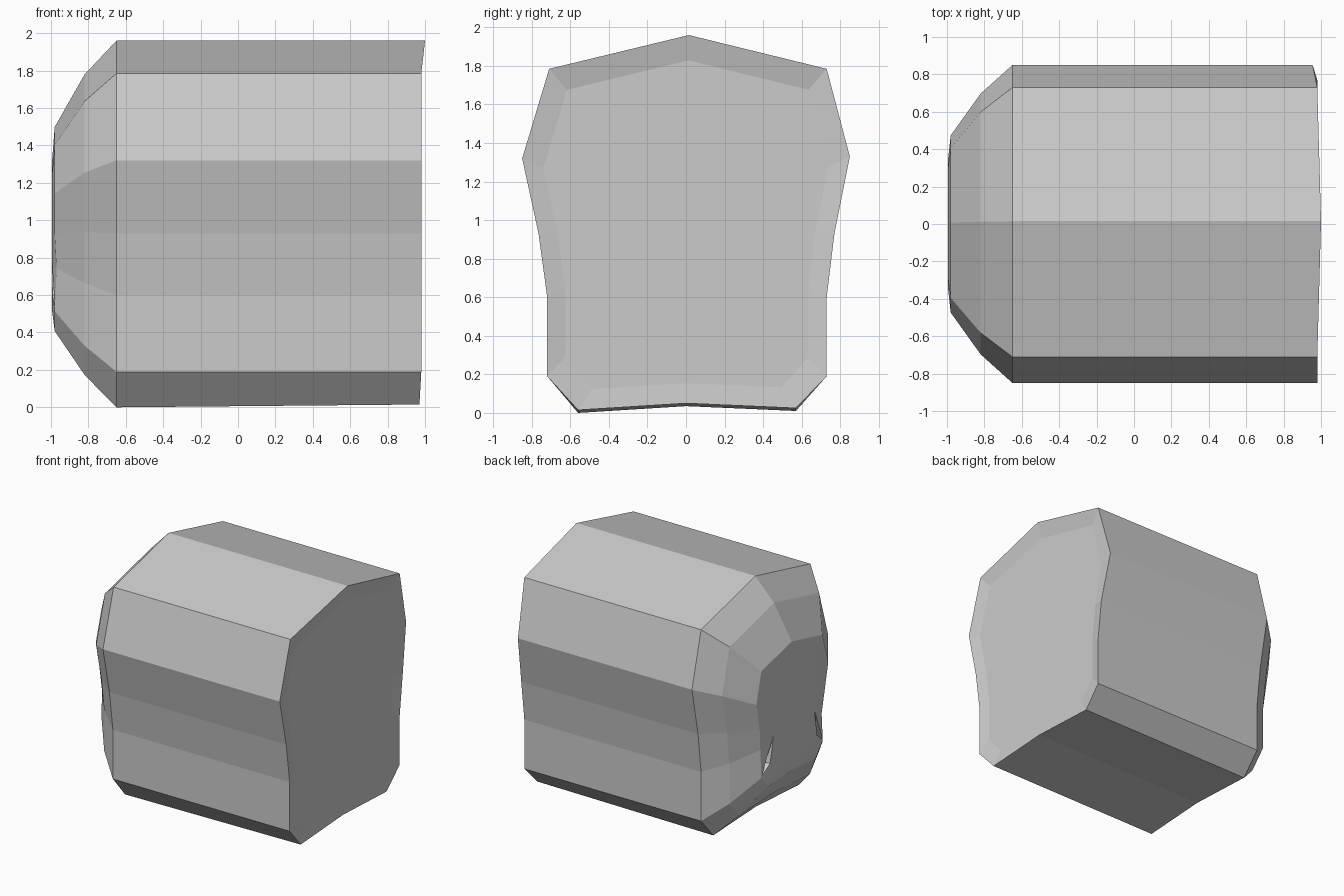
import bpy, bmesh

cube = bpy.data.objects.get("Cube")
if cube:
    bpy.data.objects.remove(cube, do_unlink=True)

grey = bpy.data.materials.new("plain grey")
grey.use_nodes = True
colour = (0.6, 0.6, 0.6, 1)
grey.diffuse_color = colour
grey.node_tree.nodes["Principled BSDF"].inputs["Base Color"].default_value = colour

# Cross-section (y, z), from the ridge around the back side and the underside
PROFILE = [(0.015, 1.96), (0.73, 1.785), (0.85, 1.33), (0.77, 0.93),
           (0.73, 0.6), (0.73, 0.19), (0.57, 0.01), (0, 0.035),
           (-0.56, 0), (-0.72, 0.19), (-0.72, 0.6), (-0.765, 0.93),
           (-0.85, 1.32), (-0.71, 1.785)]

# Stations along the body: x, scale, centre height
STATIONS = [(0.96, 0.87, 0.95), (0.98, 1, 0.95), (-0.65, 1, 0.95),
            (-0.82, 0.82, 0.96), (-0.98, 0.557, 0.92), (-0.995, 0.4, 0.87)]


def make_object(name, bm):
    bmesh.ops.recalc_face_normals(bm, faces=bm.faces[:])
    mesh = bpy.data.meshes.new(name)
    bm.to_mesh(mesh)
    bm.free()
    mesh.materials.append(grey)
    obj = bpy.data.objects.new(name, mesh)
    bpy.context.collection.objects.link(obj)
    return obj


# Faceted body: loft the section, with a dished end and a rounded end
bm = bmesh.new()
rings = [[bm.verts.new((x, y * s, c + (z - c) * s)) for y, z in PROFILE]
         for x, s, c in STATIONS]
n = len(PROFILE)
for a, b in zip(rings, rings[1:]):
    for i in range(n):
        j = (i + 1) % n
        bm.faces.new((a[i], a[j], b[j], b[i]))
bm.faces.new(rings[0])
bm.faces.new(rings[-1])

# Small irregularities of the flat end's rim
rim = rings[1]
rim[0].co.x = 1.0
rim[2].co.x = 0.955
for v in rim[6:9]:
    v.co.x = 0.97
    v.co.z += 0.015
for i in (4, 10):
    rings[4][i].co.x = -0.97
body = make_object("body", bm)

# Mirrored pair of narrow triangular slits in the rounded end
for side, label in ((1, "back"), (-1, "front")):
    bm = bmesh.new()
    corners = [(0.27, 0.82), (0.31, 0.6), (0.40, 0.53)]
    ends = [[bm.verts.new((x, side * y, z)) for y, z in corners]
            for x in (-1.1, -0.93)]
    bm.faces.new(ends[0])
    bm.faces.new(ends[1])
    for i in range(3):
        j = (i + 1) % 3
        bm.faces.new((ends[0][i], ends[0][j], ends[1][j], ends[1][i]))
    cutter = make_object(label + "_slit_cutter", bm)
    cut = body.modifiers.new(label + " slit", "BOOLEAN")
    cut.operation = "DIFFERENCE"
    cut.solver = "EXACT"
    cut.object = cutter
    cutter.hide_render = True
    cutter.hide_set(True)
